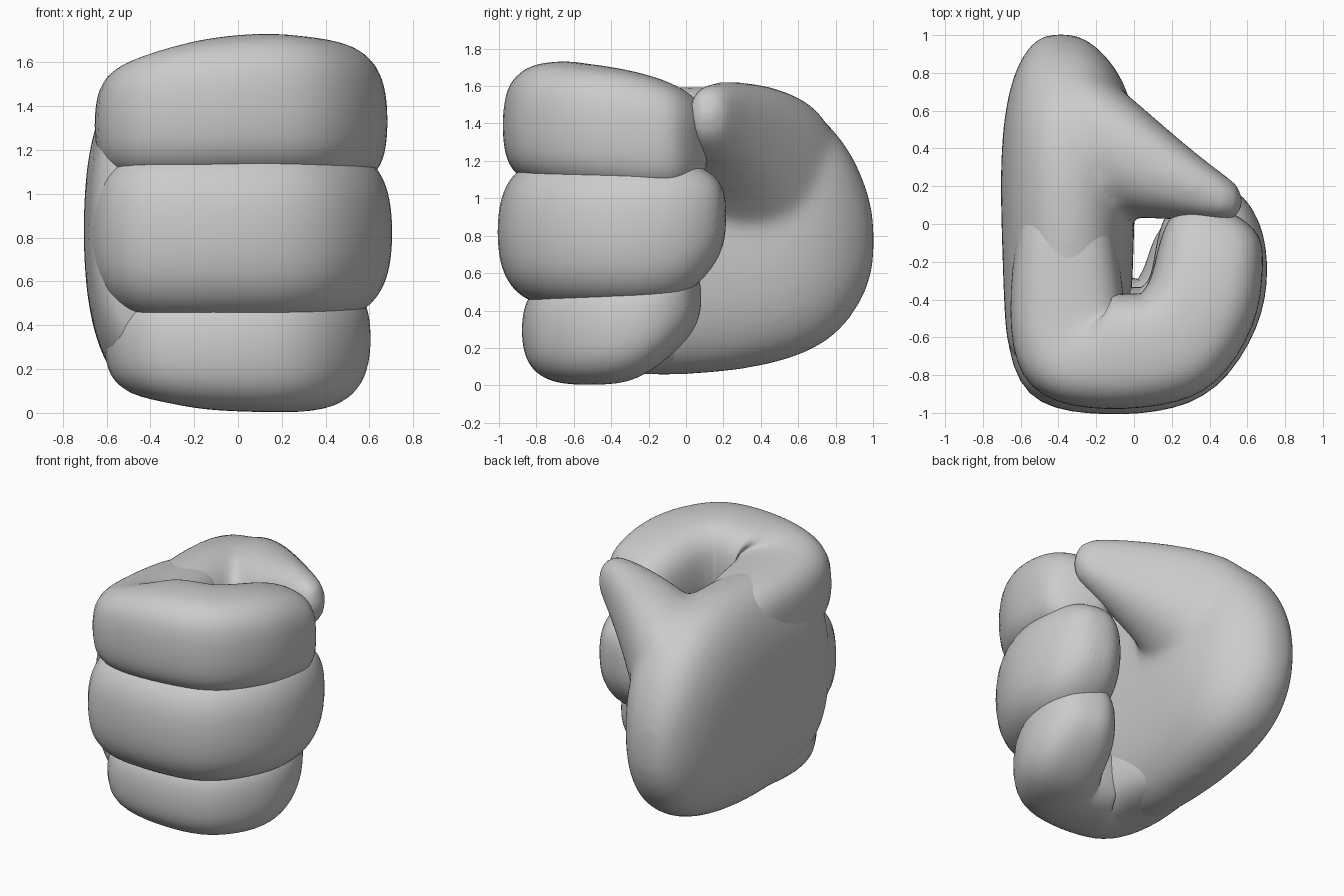
import bpy, bmesh, math
from mathutils import Vector

SEG = 20


def ring(bm, c, u, v, power):
    """Rounded-box cross-section around c, spanned by half-axes u and v."""
    pts = []
    for i in range(SEG):
        a = 2 * math.pi * i / SEG
        ca, sa = math.cos(a), math.sin(a)
        x = math.copysign(abs(ca) ** (2 / power), ca)
        y = math.copysign(abs(sa) ** (2 / power), sa)
        pts.append(bm.verts.new(c + u * x + v * y))
    return pts


def loft(bm, sections, power):
    rings = [ring(bm, c, u, v, power) for c, u, v in sections]
    for a, b in zip(rings, rings[1:]):
        for i in range(SEG):
            j = (i + 1) % SEG
            bm.faces.new((a[i], a[j], b[j], b[i]))
    bm.faces.new(rings[0][::-1])
    bm.faces.new(rings[-1])


def finish(bm, name):
    bmesh.ops.recalc_face_normals(bm, faces=bm.faces[:])
    for f in bm.faces:
        f.smooth = True
    me = bpy.data.meshes.new(name)
    bm.to_mesh(me)
    bm.free()
    ob = bpy.data.objects.new(name, me)
    bpy.context.collection.objects.link(ob)
    sub = ob.modifiers.new("round", 'SUBSURF')
    sub.levels = sub.render_levels = 2
    return ob


# Palm: sections along y (y, x min, x max, z min, z max)
palm = [(-0.76, -0.58, -0.20, 0.40, 1.25), (-0.70, -0.67, -0.08, 0.22, 1.46),
        (-0.50, -0.69, -0.01, 0.07, 1.58), (-0.20, -0.70, 0.00, 0.04, 1.60),
        (0.10, -0.71, 0.01, 0.05, 1.61), (0.35, -0.71, 0.02, 0.08, 1.60),
        (0.60, -0.69, 0.01, 0.14, 1.54), (0.80, -0.64, -0.07, 0.25, 1.38),
        (0.93, -0.57, -0.18, 0.42, 1.17), (1.01, -0.48, -0.30, 0.62, 0.92)]
bm = bmesh.new()
loft(bm, [(Vector(((x0 + x1) / 2, y, (z0 + z1) / 2)),
           Vector(((x1 - x0) / 2, 0, 0)), Vector((0, 0, (z1 - z0) / 2)))
          for y, x0, x1, z0, z1 in palm], 2.4)

# Thumb: sections along x (x, y min, y max, z min, z max)
thumb = [(-0.40, 0.05, 0.90, 0.40, 1.54), (-0.20, 0.04, 0.83, 0.56, 1.58),
         (0.00, 0.03, 0.66, 0.86, 1.62), (0.25, 0.02, 0.44, 1.08, 1.63),
         (0.45, 0.01, 0.28, 1.24, 1.62), (0.54, 0.02, 0.22, 1.31, 1.58),
         (0.575, 0.07, 0.17, 1.39, 1.50)]
loft(bm, [(Vector((x, (y0 + y1) / 2, (z0 + z1) / 2)),
           Vector((0, (y1 - y0) / 2, 0)), Vector((0, 0, (z1 - z0) / 2)))
          for x, y0, y1, z0, z1 in thumb], 2.4)
hand = finish(bm, "palm_and_thumb")

# Blend the thumb root into the palm
rm = hand.modifiers.new("merge", 'REMESH')
rm.mode = 'VOXEL'
rm.voxel_size = 0.03
rm.use_smooth_shade = True
sm = hand.modifiers.new("blend", 'SMOOTH')
sm.factor = 0.5
sm.iterations = 14


# Curled fingers: path points (x, y, z min, z max, half thickness)
def finger(name, path, power):
    pts = [Vector((p[0], p[1], (p[2] + p[3]) / 2)) for p in path]
    secs = []
    for i, p in enumerate(path):
        a, b = pts[max(i - 1, 0)], pts[min(i + 1, len(pts) - 1)]
        # mean of the unit directions gives a mitred section at bends
        t = (pts[i] - a).normalized() + (b - pts[i]).normalized()
        t.z = 0
        t.normalize()
        secs.append((pts[i], Vector((t.y, -t.x, 0)) * p[4],
                     Vector((0, 0, (p[3] - p[2]) / 2))))
    bm = bmesh.new()
    loft(bm, secs, power)
    return finish(bm, name)


finger("upper_finger", [
    (-0.37, 0.20, 1.00, 1.52, 0.20), (-0.36, -0.10, 1.00, 1.59, 0.28),
    (-0.36, -0.52, 1.03, 1.61, 0.32), (-0.32, -0.64, 1.05, 1.65, 0.37),
    (-0.20, -0.68, 1.06, 1.71, 0.32), (0.10, -0.67, 1.07, 1.74, 0.31),
    (0.24, -0.62, 1.06, 1.73, 0.33), (0.37, -0.42, 1.04, 1.71, 0.31),
    (0.40, -0.22, 1.02, 1.67, 0.29), (0.42, -0.05, 1.02, 1.61, 0.27),
    (0.44, 0.05, 1.08, 1.53, 0.20), (0.46, 0.09, 1.18, 1.42, 0.09)], 2.8)
finger("middle_finger", [
    (-0.40, 0.20, 0.48, 1.12, 0.20), (-0.38, -0.10, 0.44, 1.18, 0.29),
    (-0.37, -0.52, 0.42, 1.22, 0.335), (-0.33, -0.65, 0.42, 1.22, 0.40),
    (-0.22, -0.67, 0.42, 1.22, 0.35), (0.08, -0.67, 0.42, 1.22, 0.345),
    (0.24, -0.62, 0.42, 1.22, 0.355), (0.38, -0.42, 0.42, 1.22, 0.325),
    (0.41, -0.22, 0.42, 1.22, 0.31), (0.41, -0.02, 0.46, 1.21, 0.28),
    (0.43, 0.13, 0.60, 1.15, 0.20), (0.45, 0.21, 0.77, 1.05, 0.09)], 2.5)
finger("lower_finger", [
    (-0.36, 0.20, 0.12, 0.55, 0.18), (-0.34, -0.10, 0.08, 0.58, 0.26),
    (-0.33, -0.44, 0.06, 0.58, 0.31), (-0.28, -0.56, 0.04, 0.58, 0.35),
    (-0.17, -0.58, 0.01, 0.58, 0.31), (0.08, -0.58, 0.00, 0.58, 0.30),
    (0.20, -0.54, 0.00, 0.58, 0.31), (0.31, -0.38, 0.00, 0.60, 0.30),
    (0.34, -0.24, 0.04, 0.62, 0.28), (0.35, -0.10, 0.14, 0.64, 0.25),
    (0.38, 0.01, 0.26, 0.64, 0.18), (0.40, 0.06, 0.38, 0.58, 0.09)], 2.6)
